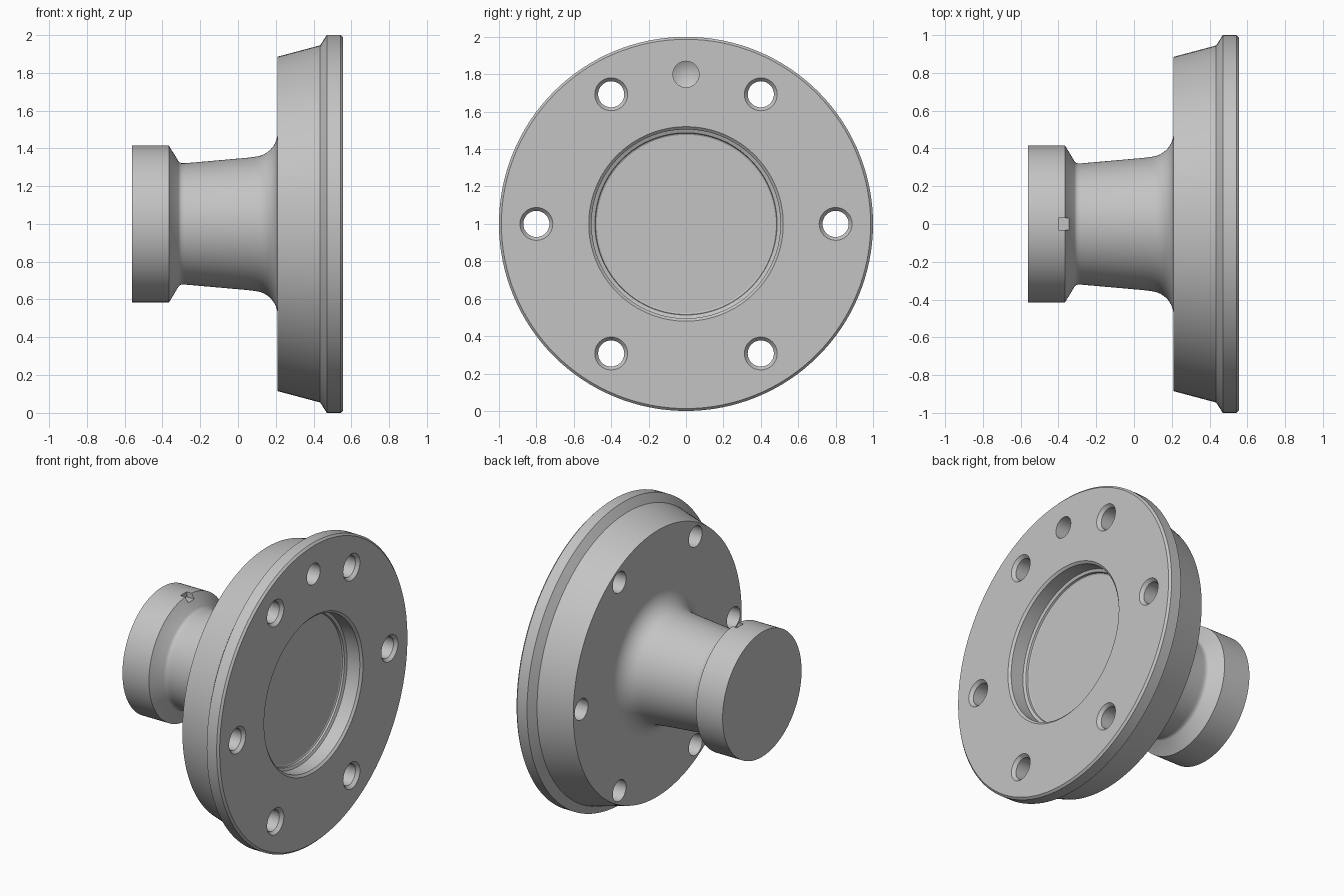
import bpy, bmesh, math
from mathutils import Matrix, Vector

if "Cube" in bpy.data.objects:
    bpy.data.objects.remove(bpy.data.objects["Cube"])

steel = bpy.data.materials.new("light grey metal")
steel.diffuse_color = (0.55, 0.55, 0.55, 1)
steel.use_nodes = True
steel.node_tree.nodes["Principled BSDF"].inputs["Base Color"].default_value = steel.diffuse_color
AXIS = Matrix.Translation((0, 0, 1))          # main axis height
ALONG_X = Matrix.Rotation(math.pi / 2, 4, 'Y')  # local z -> world x


def finish(name, bm, matrix):
    bmesh.ops.remove_doubles(bm, verts=bm.verts, dist=1e-5)
    bm.transform(matrix)
    bmesh.ops.recalc_face_normals(bm, faces=bm.faces)
    me = bpy.data.meshes.new(name)
    bm.to_mesh(me)
    bm.free()
    me.materials.append(steel)
    ob = bpy.data.objects.new(name, me)
    bpy.context.collection.objects.link(ob)
    return ob


def revolve(name, profile, matrix, steps):
    """Spin (height, radius) points around local z."""
    bm = bmesh.new()
    vs = [bm.verts.new((r, 0, h)) for h, r in profile]
    es = [bm.edges.new(p) for p in zip(vs, vs[1:])]
    bmesh.ops.spin(bm, geom=vs + es, cent=(0, 0, 0), axis=(0, 0, 1),
                   angle=math.tau, steps=steps)
    return finish(name, bm, matrix)


def prism(name, outline, low, high, matrix):
    """Extrude an xy outline along local z."""
    bm = bmesh.new()
    face = bm.faces.new([bm.verts.new((x, y, low)) for x, y in outline])
    top = bmesh.ops.extrude_face_region(bm, geom=[face])["geom"]
    bmesh.ops.translate(bm, vec=(0, 0, high - low),
                        verts=[v for v in top if isinstance(v, bmesh.types.BMVert)])
    return finish(name, bm, matrix)


def cut(body, cutter):
    mod = body.modifiers.new("cut", 'BOOLEAN')
    mod.operation, mod.solver, mod.object = 'DIFFERENCE', 'EXACT', cutter
    bpy.context.view_layer.objects.active = body
    bpy.ops.object.modifier_apply(modifier=mod.name)
    bpy.data.objects.remove(cutter)


# Collar, tapered neck, neck fillet, flange and stepped front recess
R = 0.13
fillet = [(0.08 + R * math.sin(a), 0.355 + R * (1 - math.cos(a)))
          for a in (math.radians(9 * i) for i in range(1, 11))]
profile = ([(-0.56, 0), (-0.56, 0.415), (-0.365, 0.415), (-0.315, 0.332),
            (-0.308, 0.325), (-0.298, 0.321), (-0.28, 0.321), (0.05, 0.35)] + fillet +
           [(0.21, 0.885), (0.435, 0.945), (0.47, 1), (0.543, 1), (0.556, 0.987),
            (0.556, 0.52), (0.543, 0.505), (0.45, 0.505), (0.442, 0.487),
            (0.43, 0.484), (0.426, 0.476), (0.426, 0)])
body = revolve("flanged_hub", profile, AXIS @ ALONG_X, 128)

# Six countersunk through holes
for i in range(6):
    a = math.radians(60 * i)
    place = Matrix.Translation((0, 0.8 * math.cos(a), 1 + 0.8 * math.sin(a))) @ ALONG_X
    cut(body, revolve("bolt_hole", [(0, 0), (0, 0.07), (0.535, 0.07), (0.556, 0.088),
                                    (0.7, 0.088), (0.7, 0)], place, 32))

# Blind drilled hole with conical bottom
cut(body, revolve("blind_hole", [(0.4, 0), (0.44, 0.07), (0.7, 0.07), (0.7, 0)],
                  Matrix.Translation((0, 0, 1.8)) @ ALONG_X, 32))

# Flat with a rounded end, and a radial port, on the lower flank
side = AXIS @ Matrix.Rotation(math.radians(225), 4, 'X')
w, cx = 0.115, 0.32
arc = [(cx + w * math.cos(t), w * math.sin(t))
       for t in (math.radians(-90 + 7.5 * i) for i in range(25))]
cut(body, prism("port_flat", [(0.1, -w)] + arc + [(0.1, w)], 0.878, 1.1, side))
cut(body, revolve("port_hole", [(0.58, 0), (0.63, 0.09), (1.1, 0.09), (1.1, 0)],
                  side @ Matrix.Translation((cx, 0, 0)), 32))

# Small index notch on the top of the collar edge
cut(body, prism("index_notch", [(-0.4, -0.033), (-0.34, -0.033), (-0.34, 0.033),
                                (-0.4, 0.033)], 0.38, 0.6, AXIS))

# Smooth curved faces, keep machined edges crisp
bpy.ops.object.select_all(action='DESELECT')
body.select_set(True)
bpy.context.view_layer.objects.active = body
bpy.ops.object.shade_smooth_by_angle(angle=math.radians(25))
